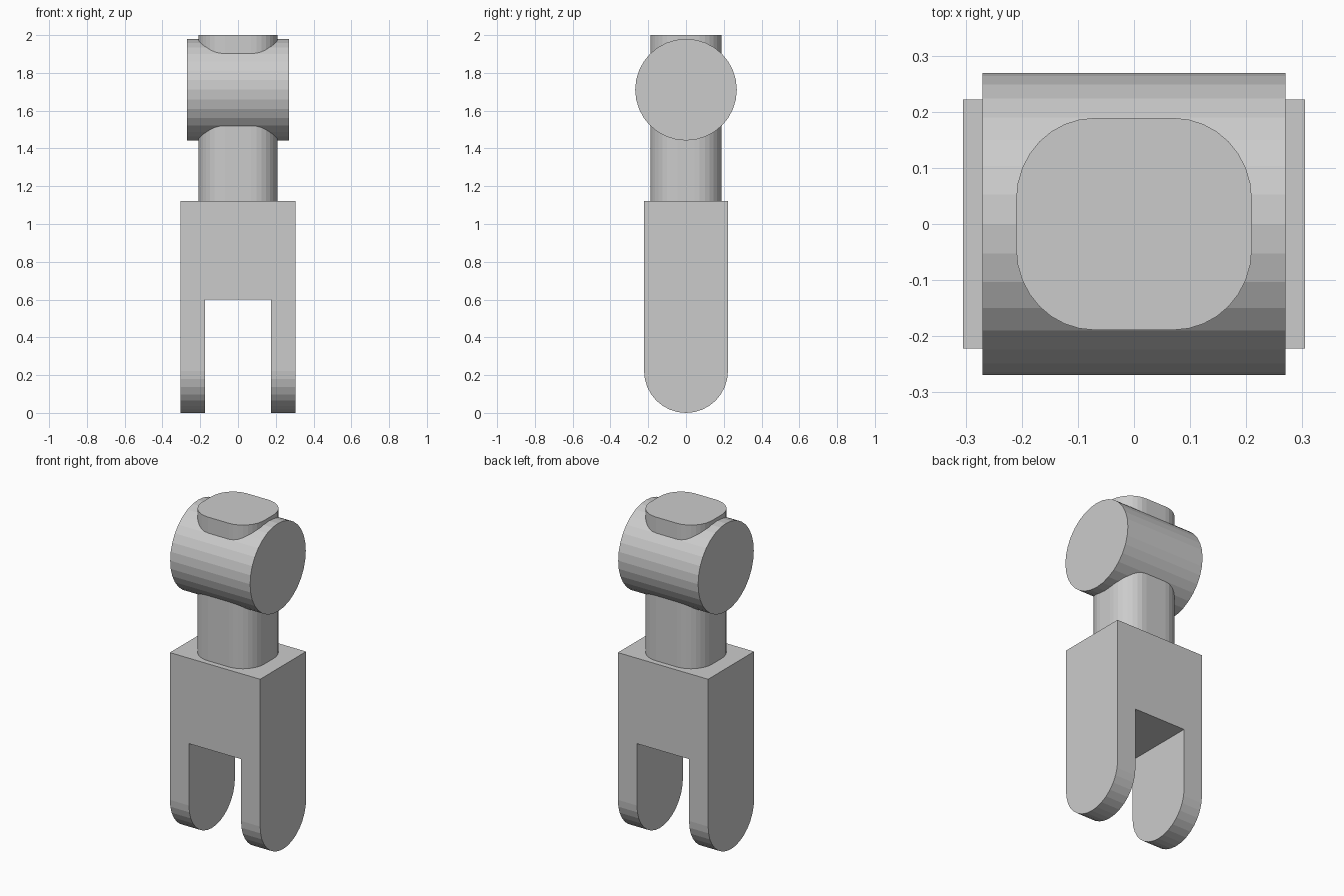
import bpy, bmesh
from math import cos, sin, pi

if "Cube" in bpy.data.objects:
    bpy.data.objects.remove(bpy.data.objects["Cube"])


def prism(name, points, extrude):
    """Closed solid made by extruding a planar outline along a vector."""
    bm = bmesh.new()
    face = bm.faces.new([bm.verts.new(p) for p in points])
    result = bmesh.ops.extrude_face_region(bm, geom=[face], use_keep_orig=True)
    verts = [g for g in result["geom"] if isinstance(g, bmesh.types.BMVert)]
    bmesh.ops.translate(bm, verts=verts, vec=extrude)
    bmesh.ops.recalc_face_normals(bm, faces=bm.faces)
    mesh = bpy.data.meshes.new(name)
    bm.to_mesh(mesh)
    bm.free()
    obj = bpy.data.objects.new(name, mesh)
    bpy.context.collection.objects.link(obj)
    return obj


# Clevis fork: block with a half-round lower end
W, R, TOP = 0.305, 0.222, 1.122
side = [(-R, TOP)] + [(-R * cos(pi * i / 16), R - R * sin(pi * i / 16))
                      for i in range(17)] + [(R, TOP)]
fork = prism("fork", [(-W, y, z) for y, z in side], (2 * W, 0, 0))

# Slot between the two fork legs
slot = prism("slot_cutter", [(-0.176, -0.5, -0.5), (0.176, -0.5, -0.5),
                             (0.176, -0.5, 0.6), (-0.176, -0.5, 0.6)], (0, 1, 0))
slot.hide_render = True
cut = fork.modifiers.new("slot", "BOOLEAN")
cut.operation, cut.solver, cut.object = "DIFFERENCE", "EXACT", slot
bpy.context.view_layer.objects.active = fork
bpy.ops.object.modifier_apply(modifier=cut.name)
bpy.data.objects.remove(slot)

# Neck: rounded rectangular post running through the head
hx, hy, rx, ry = 0.21, 0.189, 0.14, 0.145
outline = []
for q, (sx, sy) in enumerate([(1, 1), (-1, 1), (-1, -1), (1, -1)]):
    for i in range(9):
        a = pi / 2 * (q + i / 8)
        outline.append((sx * (hx - rx) + rx * cos(a),
                        sy * (hy - ry) + ry * sin(a), TOP - 0.02))
prism("neck", outline, (0, 0, 2.0 - TOP + 0.02))

# Head: horizontal cylinder across the neck
bpy.ops.mesh.primitive_cylinder_add(vertices=32, radius=0.269, depth=0.54,
                                    location=(0, 0, 1.711), rotation=(0, pi / 2, 0))
bpy.context.object.name = "head"
